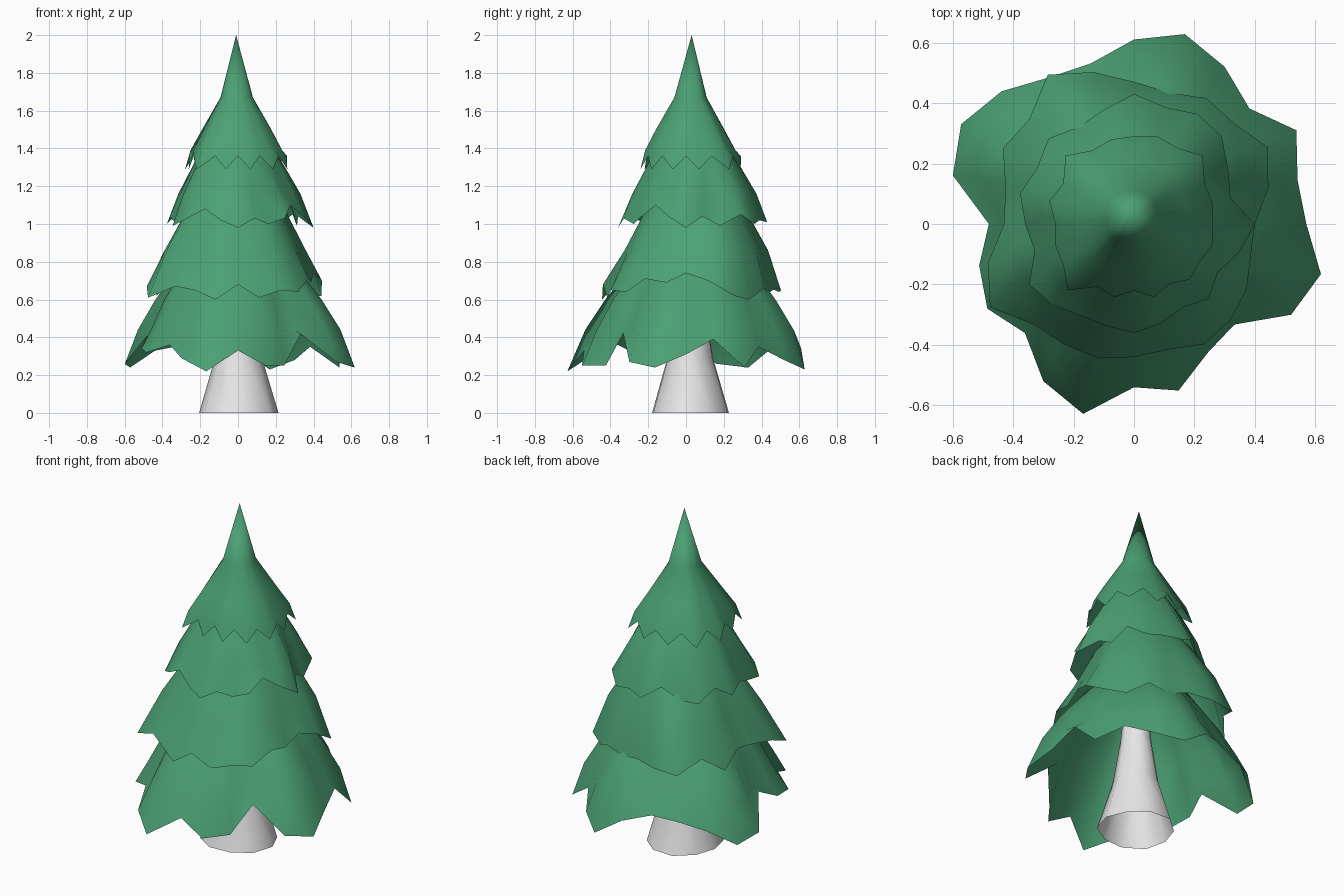
import bpy, bmesh
from math import cos, sin, pi, tau

cube = bpy.data.objects.get("Cube")
if cube:
    bpy.data.objects.remove(cube, do_unlink=True)


def make_material(name, colour):
    mat = bpy.data.materials.new(name)
    mat.use_nodes = True
    mat.diffuse_color = colour
    bsdf = mat.node_tree.nodes["Principled BSDF"]
    bsdf.inputs["Base Color"].default_value = colour
    bsdf.inputs["Roughness"].default_value = 0.9
    return mat


needle_green = make_material("needle green", (0.07, 0.35, 0.175, 1))
pale_bark = make_material("pale bark", (0.8, 0.8, 0.8, 1))


def skin_rings(bm, rings, apex):
    """Join rings of vertices from the top down, closed by a point on top."""
    loops = [[bm.verts.new(p) for p in ring] for ring in rings]
    count = len(loops[0])
    for upper, lower in zip(loops, loops[1:]):
        for i in range(count):
            j = (i + 1) % count
            bm.faces.new((upper[i], lower[i], lower[j], upper[j]))
    tip = bm.verts.new(apex)
    for i in range(count):
        bm.faces.new((tip, loops[0][i], loops[0][(i + 1) % count]))


def finish(bm, name, material, angle):
    mesh = bpy.data.meshes.new(name)
    bm.to_mesh(mesh)
    bm.free()
    mesh.materials.append(material)
    obj = bpy.data.objects.new(name, mesh)
    bpy.context.collection.objects.link(obj)
    bpy.ops.object.select_all(action="DESELECT")
    obj.select_set(True)
    bpy.context.view_layer.objects.active = obj
    bpy.ops.object.shade_smooth_by_angle(angle=angle)


def branch_tier(name, reach, hem_z, apex_z, profile, lean):
    """A ragged skirt of lobes that fade out towards the top.

    reach and hem_z are in hundredths, anticlockwise from +x."""
    count = len(reach)
    radii = [r / 100 for r in reach]
    mean = sum(radii) / count
    angles = [tau * i / count for i in range(count)]
    rings = []
    for part, z in profile:
        shift = 0.03 * (1 - part)
        ring = []
        for a, r in zip(angles, radii):
            d = part * (mean + part * (r - mean))
            ring.append((d * cos(a) - shift / 3, d * sin(a) + shift + lean, z))
        rings.append(ring)
    rings.append([(r * cos(a), r * sin(a), z / 100)
                  for a, r, z in zip(angles, radii, hem_z)])
    bm = bmesh.new()
    skin_rings(bm, rings, (-0.01, 0.03, apex_z))
    finish(bm, name, needle_green, pi / 3)


# Four skirts of branches
branch_tier("bottom_branches",
            [57, 56, 62, 54, 60, 65, 61, 55, 56, 62, 66, 62,
             48, 53, 56, 51, 60, 65, 54, 57, 49, 47, 60, 64],
            [31, 39, 24, 35, 28, 23, 34, 38, 36, 33, 24, 26,
             41, 34, 32, 36, 29, 22, 33, 25, 25, 42, 27, 24],
            1.0, [(0.5, 0.8), (0.74, 0.6), (0.89, 0.44)], 0.015)
branch_tier("lower_branches",
            [40, 46, 51, 47, 48, 45, 47, 52, 57, 49, 50, 44,
             43, 50, 55, 47, 46, 46, 44, 43, 46, 45, 43, 40],
            [74, 70, 62, 60, 66, 63, 66, 65, 64, 70, 62, 70,
             68, 67, 61, 67, 65, 60, 68, 61, 65, 64, 71, 69],
            1.4, [(0.2, 1.3), (0.56, 1.08), (0.81, 0.86)], 0.03)
branch_tier("upper_branches",
            [40, 33, 36, 41, 42, 40, 43, 39, 37, 40, 37, 39,
             36, 34, 40, 38, 35, 35, 36, 34, 32, 35, 32, 36],
            [98, 104, 99, 105, 100, 102, 101, 108, 100, 99, 106, 100,
             104, 100, 99, 103, 108, 102, 98, 103, 100, 103, 110, 104],
            1.7, [(0.2, 1.55), (0.62, 1.32), (0.84, 1.16)], 0.015)
branch_tier("top_branches",
            [26, 27, 27, 32, 29, 30, 29, 29, 28, 32, 27, 29,
             26, 27, 27, 31, 24, 25, 22, 25, 23, 26, 25, 27],
            [136, 129] * 12,
            2.0, [(0.32, 1.67), (0.68, 1.5), (0.9, 1.39)], 0)

# Flared trunk with slightly uneven roots, open underneath
sides = 10
trunk_rings = []
for radius, z in [(0.06, 0.8), (0.085, 0.55), (0.125, 0.29), (0.21, 0)]:
    ring = []
    for i in range(sides):
        a = tau * i / sides
        d = radius * (1 + 0.04 * cos(3 * a + 1))
        ring.append((d * cos(a), d * sin(a) + 0.02, z))
    trunk_rings.append(ring)
bm = bmesh.new()
skin_rings(bm, trunk_rings, (0, 0.02, 0.95))
finish(bm, "trunk", pale_bark, pi / 3)
